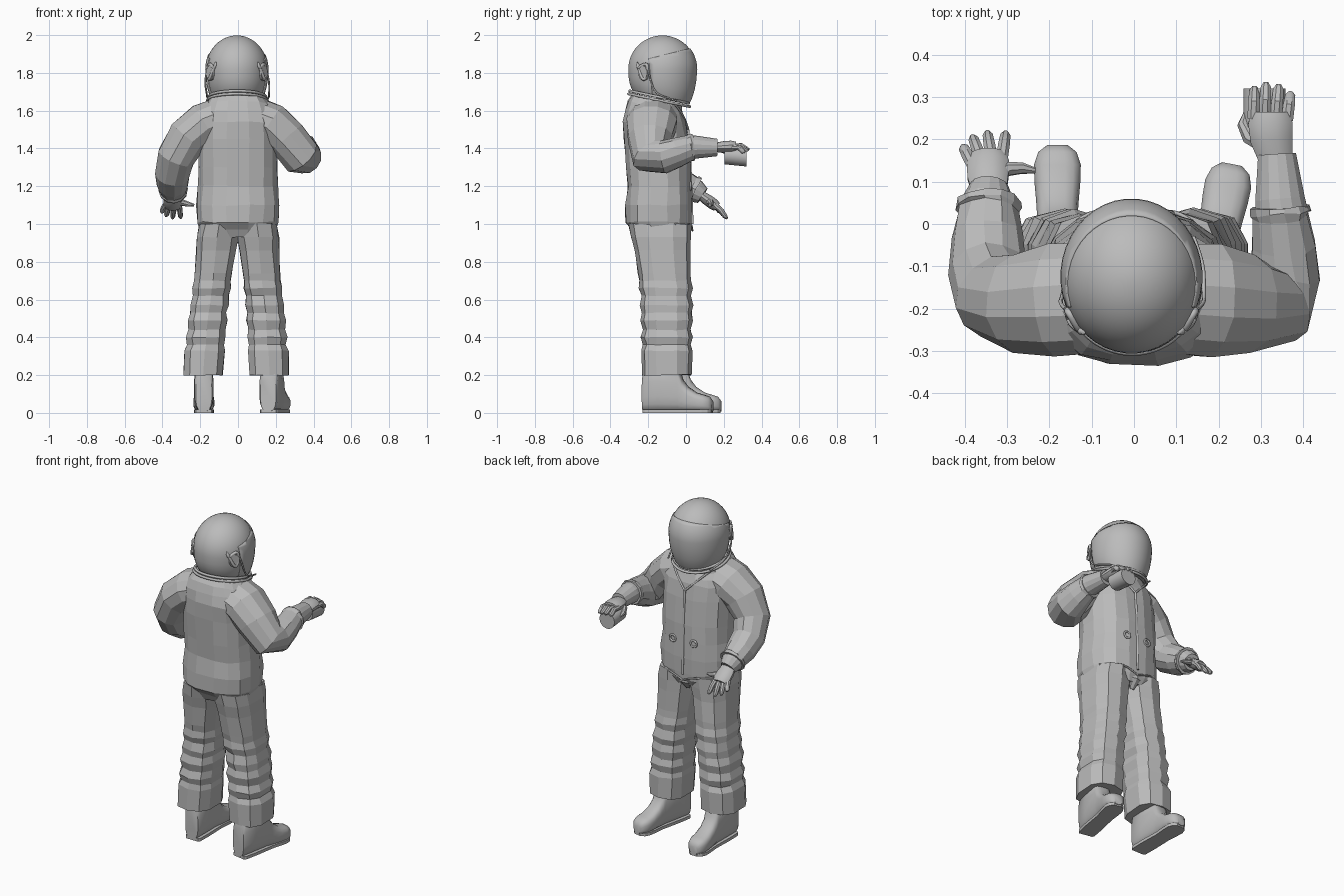
import bpy, bmesh, random
from math import sin, cos, pi, radians, copysign
from mathutils import Vector, Matrix

random.seed(4)
if "Cube" in bpy.data.objects:
    bpy.data.objects.remove(bpy.data.objects["Cube"], do_unlink=True)

grey = bpy.data.materials.new("plain grey")
grey.use_nodes = True
grey.diffuse_color = (0.5, 0.5, 0.5, 1)
grey.node_tree.nodes["Principled BSDF"].inputs["Base Color"].default_value = (0.5, 0.5, 0.5, 1)


def oval(n, rx, ry, power=2.0, turn=0.5):
    """Points of a rounded-square outline."""
    pts = []
    for i in range(n):
        a = 2 * pi * (i + turn) / n
        c, s = cos(a), sin(a)
        pts.append((rx * copysign(abs(c) ** (2 / power), c), ry * copysign(abs(s) ** (2 / power), s)))
    return pts


def loft(name, rings, jitter=0.0, smooth=False):
    """Skin a list of rings and close both ends."""
    bm = bmesh.new()
    rows = [[bm.verts.new(p) for p in ring] for ring in rings]
    n = len(rows[0])
    for a, b in zip(rows, rows[1:]):
        for i in range(n):
            bm.faces.new((a[i], a[(i + 1) % n], b[(i + 1) % n], b[i]))
    bm.faces.new(rows[0][::-1])
    bm.faces.new(rows[-1])
    for v in bm.verts:
        v.co += Vector([random.uniform(-jitter, jitter) for _ in range(3)])
    bmesh.ops.recalc_face_normals(bm, faces=bm.faces)
    mesh = bpy.data.meshes.new(name)
    bm.to_mesh(mesh)
    bm.free()
    ob = bpy.data.objects.new(name, mesh)
    bpy.context.collection.objects.link(ob)
    mesh.materials.append(grey)
    if smooth:
        bpy.ops.object.select_all(action='DESELECT')
        ob.select_set(True)
        bpy.context.view_layer.objects.active = ob
        bpy.ops.object.shade_smooth_by_angle(angle=radians(40))
    return ob


def tube(name, path, n=10, flat=1.0, jitter=0.0, smooth=False):
    """Sweep sections along (x, y, z, radius[, height ratio]) points."""
    pts = [Vector(p[:3]) for p in path]
    rings = []
    for i, p in enumerate(pts):
        t = (pts[min(i + 1, len(pts) - 1)] - pts[max(i - 1, 0)]).normalized()
        if i == 0:
            side = t.cross(Vector((0, 0, 1))).normalized()
        side = (side - t * side.dot(t)).normalized()
        up = side.cross(t)
        r, ratio = path[i][3], (path[i][4] if len(path[i]) > 4 else flat)
        rings.append([p + side * x + up * y for x, y in oval(n, r, r * ratio)])
    return loft(name, rings, jitter, smooth)


def wire(name, pts, r=0.004, closed=False):
    """Piping or cord that follows a smooth path."""
    cu = bpy.data.curves.new(name, 'CURVE')
    cu.dimensions = '3D'
    cu.bevel_depth = r
    cu.bevel_resolution = 1
    cu.resolution_u = 6
    cu.use_fill_caps = True
    sp = cu.splines.new('NURBS')
    sp.points.add(len(pts) - 1)
    for q, p in zip(sp.points, pts):
        q.co = (*p, 1)
    sp.use_endpoint_u = True
    sp.use_cyclic_u = closed
    sp.order_u = 3
    ob = bpy.data.objects.new(name, cu)
    bpy.context.collection.objects.link(ob)
    cu.materials.append(grey)


# jacket: height, half width, back, front; collar dips toward the chest
rows = [(.93, .16, -.27, .01), (.97, .2, -.295, .028), (1.01, .217, -.322, .035), (1.1, .222, -.322, .032),
        (1.2, .213, -.31, .028), (1.3, .213, -.317, .026), (1.45, .215, -.33, .016), (1.54, .215, -.335, .003),
        (1.6, .2, -.327, -.01), (1.65, .175, -.31, -.022), (1.69, .145, -.285, -.02)]
rings = []
for z, rx, back, front in rows:
    cy, ry = (back + front) / 2, (front - back) / 2
    tilt = 0.22 * max(0, (z - 1.55) / .14)
    rings.append([(x, cy + y, z - tilt * (y + ry)) for x, y in oval(16, rx, ry, 2.5)])
loft("jacket", rings, .004)

# trouser legs with creased knees
for side, shift, name in ((1, -.005, "left_trouser"), (-1, -.018, "right_trouser")):
    prof = [(.2, .17, .107, .132), (.33, .165, .11, .134), (.36, .16, .1, .126), (.4, .16, .108, .138), (.44, .155, .1, .126),
            (.49, .152, .108, .14), (.53, .148, .098, .13), (.57, .143, .104, .14), (.62, .138, .098, .13),
            (.66, .134, .104, .142), (.7, .129, .1, .136), (.74, .126, .102, .14), (.86, .114, .107, .147),
            (.93, .108, .113, .157), (1.0, .1, .11, .165)]
    rings = [[(side * cx + shift * (1 - z) + x, -.102 - .036 * max(0, z - .6) / .4 + y, z)
              for x, y in oval(10, rx, ry, 2.7)] for z, cx, rx, ry in prof]
    loft(name, rings, .003)


# boots: distance along the foot, half width, height
def boot(name, x, y, turn):
    prof = [(-.188, .043, .19), (-.175, .051, .23), (-.1, .053, .24), (.005, .05, .23), (.025, .049, .17), (.055, .051, .13),
            (.1, .055, .1), (.14, .056, .088), (.17, .046, .078), (.187, .024, .055)]
    place = Matrix.Translation((x, y, 0)) @ Matrix.Rotation(radians(turn), 4, 'Z')
    loft(name, [[(px, d, .008 + h / 2 + pz) for px, pz in oval(16, w, h / 2, 3)] for d, w, h in prof],
         smooth=True).matrix_world = place
    sole = [[(px * .95, py * .98, z) for px, py in
             [(w, d) for d, w, _ in prof] + [(-w, d) for d, w, _ in reversed(prof)]] for z in (0, .018)]
    loft(name + "_sole", sole).matrix_world = place


boot("right_boot", -.181, 0, 0)
boot("left_boot", .196, -.042, -11)

# sleeves, wide at the shoulder, and glove cuffs
tube("right_sleeve", [(-.08, -.175, 1.57, .135, .8), (-.18, -.18, 1.53, .138, .82), (-.265, -.185, 1.46, .12, .92),
                      (-.325, -.17, 1.355, .102), (-.346, -.11, 1.265, .092), (-.347, -.03, 1.215, .084),
                      (-.345, .03, 1.185, .072), (-.345, .036, 1.182, .078), (-.345, .05, 1.175, .076)], 12, jitter=.003)
tube("right_cuff", [(-.35, .0, 1.2, .066), (-.345, .055, 1.172, .062), (-.342, .088, 1.15, .046)], 14)
tube("left_sleeve", [(.08, -.175, 1.57, .135, .8), (.18, -.18, 1.53, .138, .82), (.26, -.19, 1.455, .12, .92),
                     (.332, -.185, 1.36, .106), (.358, -.12, 1.355, .084, 1.1), (.354, -.05, 1.38, .076, 1.08),
                     (.347, .02, 1.405, .068), (.346, .025, 1.405, .073), (.345, .04, 1.406, .071)], 12, jitter=.003)
tube("left_cuff", [(.35, .02, 1.405, .064), (.345, .06, 1.407, .06), (.338, .165, 1.405, .046)], 14)


# gloves: palm, then fingers from knuckle to tip
def hand(name, palm, knuckles, tips, thumb, lift):
    tube(name + "_palm", palm, 12, .6, smooth=True)
    k0, k1 = Vector(knuckles[0]), Vector(knuckles[1])
    for i, tip in enumerate(tips):
        a, b = k0.lerp(k1, i / 3), Vector(tip)
        m = (a + b) / 2 + Vector((0, 0, lift))
        tube(f"{name}_finger_{i + 1}", [(*a, .015), (*m, .015), (*a.lerp(b, .85), .013), (*b, .006)], 8, smooth=True)
    tube(name + "_thumb", [(*p, r) for p, r in zip(thumb, (.02, .018, .014, .007))], 8, smooth=True)


hand("right_hand", [(-.342, .075, 1.155, .042), (-.345, .11, 1.13, .05), (-.345, .145, 1.105, .052), (-.345, .165, 1.09, .042)],
     [(-.382, .14, 1.105), (-.312, .155, 1.1)],
     [(-.405, .185, 1.06), (-.382, .208, 1.04), (-.347, .218, 1.028), (-.303, .217, 1.03)],
     [(-.335, .105, 1.13), (-.3, .13, 1.115), (-.265, .132, 1.105), (-.233, .126, 1.1)], .006)
hand("left_hand", [(.335, .155, 1.405, .042), (.325, .2, 1.408, .052), (.322, .24, 1.41, .054), (.322, .265, 1.41, .044)],
     [(.282, .25, 1.41), (.362, .245, 1.405)],
     [(.285, .325, 1.39), (.312, .335, 1.395), (.342, .33, 1.39), (.37, .312, 1.38)],
     [(.31, .185, 1.4), (.272, .205, 1.39), (.258, .235, 1.38), (.265, .262, 1.365)], .014)

# can held under the left hand
loft("can", [[(.308 + x, y, 1.36 + z - (y - .26) * .1) for x, z in oval(24, .05, .05)] for y in (.205, .32)], smooth=True)


# helmet shell and visor: height and width factor, lower rim tilts to the front
def dome(name, grow, n):
    prof = [(1.665, .8), (1.69, .875), (1.73, .945), (1.77, .983)]
    prof += [(1.82 + .18 * sin(i * pi / 24), max(.04, cos(i * pi / 24))) for i in range(13)]
    rings = []
    for z, f in prof:
        tilt = .2 * max(0, (1.8 - z) / .135)
        rings.append([(-.006 + x, -.125 + y + (.05 * (z - 1.8) if z < 1.8 else 0), z * grow + 1.82 * (1 - grow) - tilt * y)
                      for x, y in oval(n, .166 * f * grow, .183 * f * grow)])
    return loft(name, rings, smooth=True)


dome("helmet", .99, 40)
visor = dome("visor", 1.012, 40)
bm = bmesh.new()
bm.from_mesh(visor.data)
for point, normal in (((0, .03, 1.932), (0, -.25, 1)), ((0, -.19, 1.8), (0, -1, -.1))):
    bmesh.ops.bisect_plane(bm, geom=bm.verts[:] + bm.edges[:] + bm.faces[:], plane_co=point,
                           plane_no=normal, clear_outer=True)
bm.to_mesh(visor.data)
bm.free()
visor.modifiers.new("thickness", 'SOLIDIFY').thickness = .006

# neck rings
for i, (r, z) in enumerate(((.15, 1.672), (.156, 1.655))):
    wire(f"neck_ring_{i + 1}", [(-.004 + r * 1.02 * cos(a), -.142 + r * 1.05 * sin(a), z - .22 * r * sin(a))
                                for a in [k * pi / 10 for k in range(20)]], .008, True)

# ear hinges, chin cords and chest fittings on both sides
for s, word in ((1, "left"), (-1, "right")):
    ear = [(s * .112, -.255, 1.85), (s * .12, -.255, 1.82), (s * .133, -.235, 1.84), (s * .15, -.205, 1.85),
           (s * .152, -.205, 1.8), (s * .148, -.22, 1.76), (s * .14, -.24, 1.78)]
    wire(word + "_ear_hinge", [(x - .006, y, z) for x, y, z in ear], .009, True)
    tube(word + "_ear_pad", [(s * .12 - .006, -.21, 1.8, .035), (s * .145 - .006, -.23, 1.8, .03)], 10, 1.3)
    wire(word + "_chin_cord", [(s * .155 - .006, -.2, 1.82), (s * .172 - .006, -.19, 1.76), (s * .165, -.16, 1.69),
                               (s * .164, -.09, 1.665), (s * .14, -.03, 1.645)], .005)
    wire(word + "_hose_fitting", [(s * .07 + .02 * cos(a), .026, 1.2 + .02 * sin(a)) for a in
                                  [k * pi / 5 for k in range(10)]], .006, True)
    wire(word + "_collar_piping", [(s * .13, -.055, 1.63), (s * .08, -.01, 1.58), (0, .012, 1.5)], .006)
    wire(word + "_hem_piping", [(0, .034, .965), (s * .06, .032, .99), (s * .13, .022, 1.0), (s * .2, -.06, 1.0)], .005)

# zip and crotch flap
wire("zip", [(0, .012, 1.5), (0, .02, 1.4), (0, .027, 1.2), (0, .034, 1.0)], .007)
tube("crotch_flap", [(0, .005, 1.0, .045), (0, .01, .95, .035), (0, -.02, .9, .015)], 6, .5)
